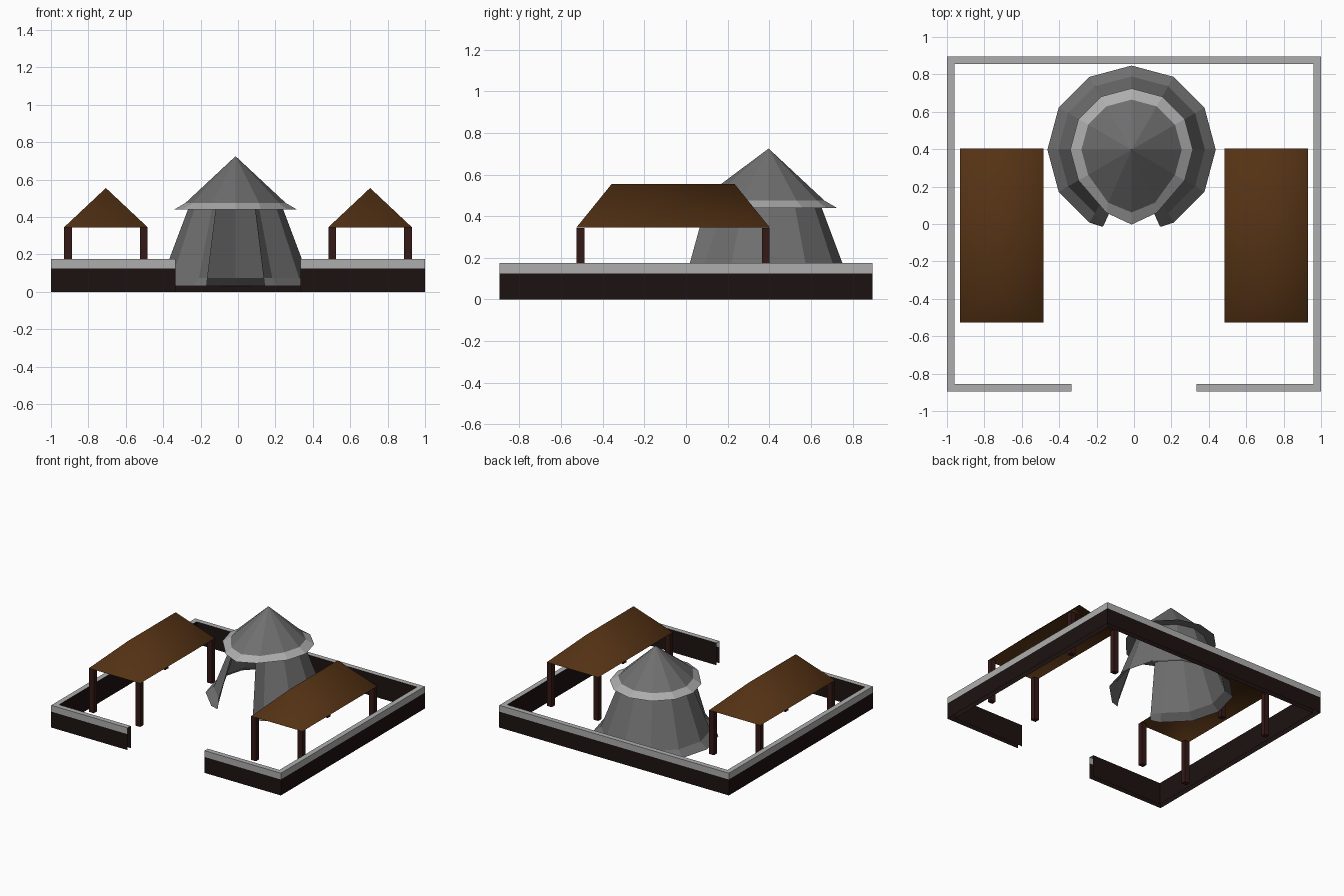
import bpy
import bmesh
from math import sin, cos, radians

if "Cube" in bpy.data.objects:
    bpy.data.objects.remove(bpy.data.objects["Cube"])


def material(name, rgb):
    m = bpy.data.materials.new(name)
    m.diffuse_color = (*rgb, 1)
    m.use_nodes = True
    m.node_tree.nodes["Principled BSDF"].inputs["Base Color"].default_value = m.diffuse_color
    return m


DARK = material("dark_wood", (0.012, 0.006, 0.005))
POST = material("post_wood", (0.035, 0.010, 0.008))
BROWN = material("roof_brown", (0.09, 0.032, 0.007))
STONE = material("stone_grey", (0.16, 0.16, 0.16))
LIGHT = material("light_grey", (0.42, 0.42, 0.42))


def build(name, verts, faces, mat, smooth=False):
    me = bpy.data.meshes.new(name)
    me.from_pydata(verts, [], faces)
    me.materials.append(mat)
    bm = bmesh.new()
    bm.from_mesh(me)
    bmesh.ops.remove_doubles(bm, verts=bm.verts, dist=0.0001)
    bmesh.ops.recalc_face_normals(bm, faces=bm.faces)
    for f in bm.faces:
        f.smooth = smooth
    bm.to_mesh(me)
    bm.free()
    ob = bpy.data.objects.new(name, me)
    bpy.context.collection.objects.link(ob)
    return ob


def loft(name, rings, mat, closed=False):
    """Quad strips between successive rings of equal length."""
    n = len(rings[0])
    verts = [v for r in rings for v in r]
    faces = []
    for i in range(len(rings) - 1):
        for j in range(n if closed else n - 1):
            k = (j + 1) % n
            faces.append((i * n + j, i * n + k, (i + 1) * n + k, (i + 1) * n + j))
    return build(name, verts, faces, mat)


# Enclosure wall: hollow sheets swept round the yard, open at the gate
T = 0.04
GATE = 0.335


def wall_path(inset, z):
    x, y = 1 - inset, 0.895 - inset
    return [(-GATE, -y, z), (-x, -y, z), (-x, y, z), (x, y, z), (x, -y, z), (GATE, -y, z)]


loft("wall_outer", [wall_path(0, 0), wall_path(0, 0.125)], DARK)
loft("wall_coping", [wall_path(0, 0.125), wall_path(0, 0.175), wall_path(T, 0.175)], LIGHT)
loft("wall_inner", [wall_path(T, 0.175), wall_path(T, 0)], DARK)

# Two open shelters with hipped roofs on corner posts
X0, X1, Y0, Y1, EAVE, RIDGE = 0.483, 0.93, -0.527, 0.403, 0.345, 0.555
for side, s in (("left", -1), ("right", 1)):
    xm = (X0 + X1) / 2
    roof = [(s * X0, Y0, EAVE), (s * X1, Y0, EAVE), (s * X1, Y1, EAVE), (s * X0, Y1, EAVE),
            (s * xm, -0.357, RIDGE), (s * xm, 0.233, RIDGE)]
    build(side + "_shelter_roof", roof,
          [(0, 1, 4), (1, 2, 5, 4), (2, 3, 5), (3, 0, 4, 5)], BROWN, smooth=True)
    for i, x in enumerate((X0 + 0.021, X1 - 0.021)):
        for j, y in enumerate((Y0 + 0.02, Y1 - 0.02)):
            bpy.ops.mesh.primitive_cube_add(size=1, location=(s * x, y, EAVE / 2))
            ob = bpy.context.object
            ob.name = f"{side}_shelter_post_{i}{j}"
            ob.scale = (0.042, 0.038, EAVE - 0.002)
            ob.data.materials.append(POST)

# Twelve-sided hut, with its front stretched forward over the doorway
CX, CY = -0.013, 0.397


def point(r, k, z):
    a = radians(-90 + 30 * k)
    return (CX + r * cos(a), CY + r * sin(a), z)


def wall_ring(r, z, jx, jy):
    """Open ring with a door jamb at each end."""
    mid = [point(r, k, z) for k in range(1, 12)]
    return [(CX + jx, CY + jy, z)] + mid + [(CX - jx, CY + jy, z)]


def roof_ring(r, z, front, fx, fy):
    """Closed ring whose three front corners are pushed outward."""
    ring = [point(r, k, z) for k in range(12)]
    ring[0] = (CX, CY - front, z)
    ring[1] = (CX + fx, CY - fy, z)
    ring[11] = (CX - fx, CY - fy, z)
    return ring


loft("hut_wall", [wall_ring(0.45, 0.03, 0.155, -0.412),
                  wall_ring(0.392, 0.075, 0.15, -0.406),
                  wall_ring(0.254, 0.442, 0.104, -0.305)], STONE)

eave = roof_ring(0.328, 0.44, 0.40, 0.135, 0.337)
upper = roof_ring(0.268, 0.475, 0.335, 0.125, 0.283)
loft("hut_soffit", [roof_ring(0.254, 0.442, 0.32, 0.104, 0.305), eave], STONE, closed=True)
loft("hut_eave_band", [eave, upper], LIGHT, closed=True)
build("hut_roof", upper + [(CX, CY, 0.725)],
      [(k, (k + 1) % 12, 12) for k in range(12)], STONE)
